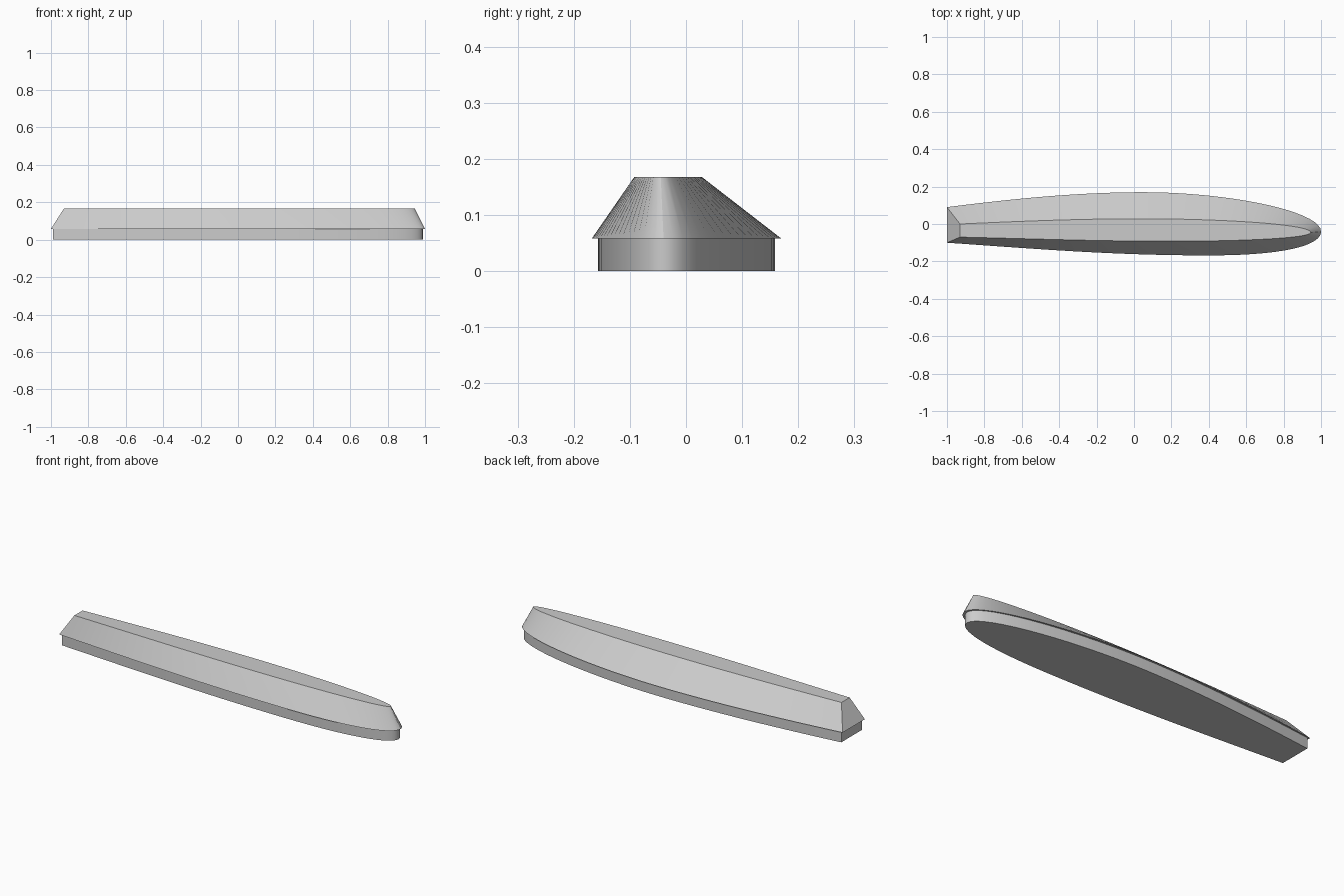
import bpy, bmesh, math
from mathutils import Vector
from mathutils.geometry import interpolate_bezier

cube = bpy.data.objects.get("Cube")
if cube:
    bpy.data.objects.remove(cube, do_unlink=True)

grey = bpy.data.materials.new("light grey")
grey.use_nodes = True
COLOUR = (0.6, 0.6, 0.6, 1)
grey.diffuse_color = COLOUR
grey.node_tree.nodes["Principled BSDF"].inputs["Base Color"].default_value = COLOUR


def outline(points):
    """Open run of joined Bezier segments; the closing edge is the flat end."""
    pts = [Vector((x, y, 0)) for x, y in points]
    ring = [pts[0]]
    for i in range(0, len(pts) - 1, 3):
        ring += interpolate_bezier(*pts[i:i + 4], 20)[1:]
    return ring


def loft(name, lower, z0, upper, z1):
    """Closed solid between two matching outlines."""
    bm = bmesh.new()
    a = [bm.verts.new((p.x, p.y, z0)) for p in lower]
    b = [bm.verts.new((p.x, p.y, z1)) for p in upper]
    for i in range(len(a)):
        j = (i + 1) % len(a)
        bm.faces.new((a[i], a[j], b[j], b[i]))
    bm.faces.new(a)
    bm.faces.new(b)
    bmesh.ops.recalc_face_normals(bm, faces=bm.faces)
    mesh = bpy.data.meshes.new(name)
    bm.to_mesh(mesh)
    bm.free()
    mesh.materials.append(grey)
    obj = bpy.data.objects.new(name, mesh)
    bpy.context.collection.objects.link(obj)
    bpy.ops.object.select_all(action='DESELECT')
    obj.select_set(True)
    bpy.context.view_layer.objects.active = obj
    bpy.ops.object.shade_smooth_by_angle(angle=math.radians(30))


# Eave outline: back side, rounded nose, front side
eave = outline([(-1, .09), (-.65, .135), (-.3, .17), (.05, .17),
                (.5, .17), (1, .07), (1, -.04),
                (1, -.12), (.78, -.168), (.4, -.168),
                (-.1, -.168), (-.5, -.135), (-1, -.1)])
# Flat roof top outline
ridge = outline([(-.93, 0), (-.6, .015), (-.3, .028), (.05, .028),
                 (.45, .028), (.945, 0), (.945, -.045),
                 (.945, -.075), (.6, -.092), (.2, -.092),
                 (-.2, -.092), (-.5, -.08), (-.93, -.07)])
# Walls sit slightly inside the eave
wall = [Vector((p.x * .988, p.y * .935, 0)) for p in eave]

loft("wall_base", wall, 0, wall, .058)
loft("sloped_roof", eave, .058, ridge, .168)
